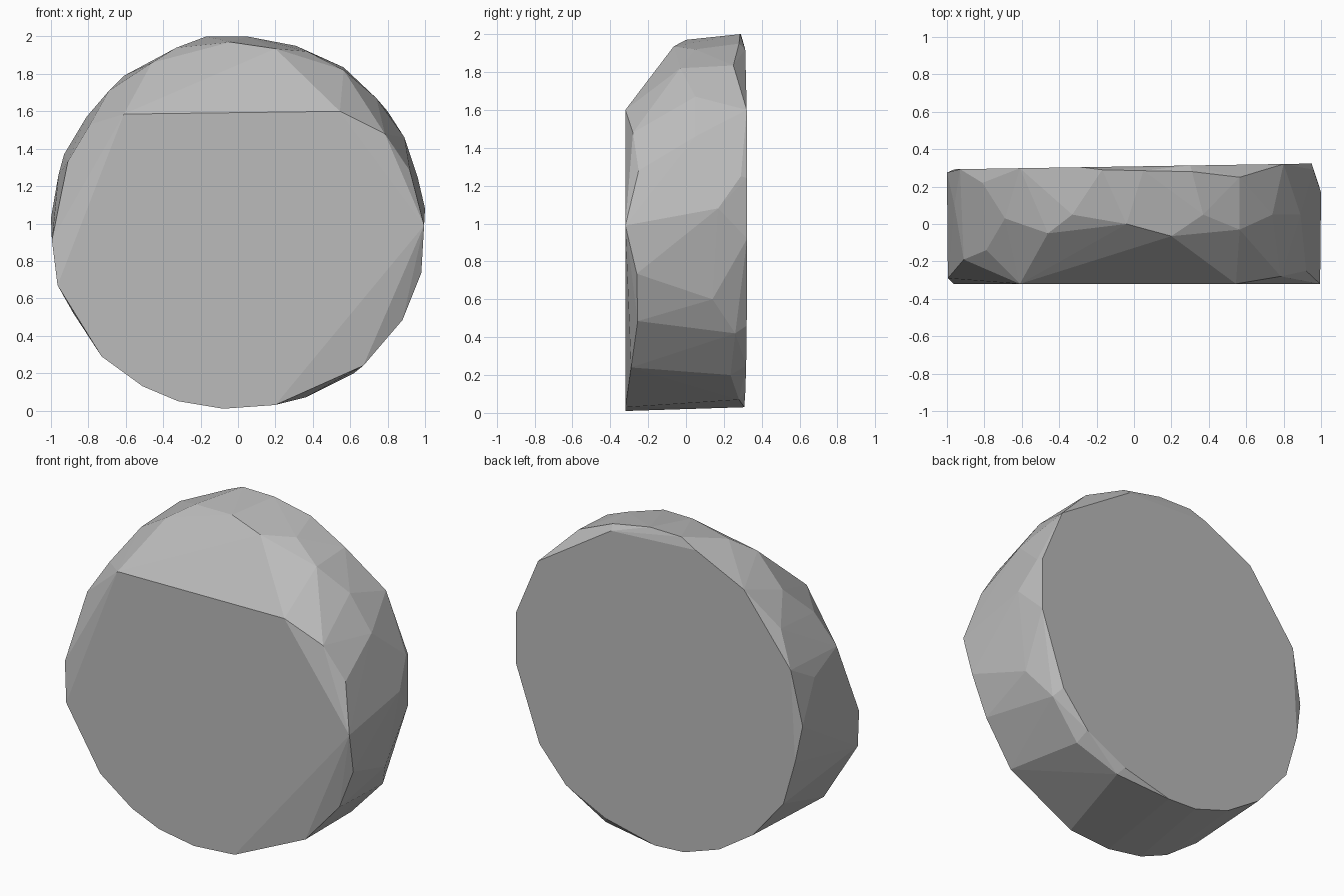
import bpy
import bmesh

# Remove the default object only
default_cube = bpy.data.objects.get("Cube")
if default_cube:
    bpy.data.objects.remove(default_cube, do_unlink=True)


def make_material(name, colour):
    """One flat colour, visible in the viewport and in a render."""
    material = bpy.data.materials.new(name)
    material.use_nodes = True
    material.diffuse_color = colour
    shader = material.node_tree.nodes["Principled BSDF"]
    shader.inputs["Base Color"].default_value = colour
    shader.inputs["Roughness"].default_value = 0.9
    return material


def front_plane(x):
    """Depth of the flat front face."""
    return -0.32


def back_plane(x):
    """Depth of the slightly tilted back face."""
    return 0.308 + 0.016 * x


def outline_on_plane(outline, plane):
    """Place an x, z outline on a front or back plane."""
    return [(x, plane(x), z) for x, z in outline]


def build_hull(name, points, material):
    """Wrap the chiselled corner points in a faceted convex shell."""
    mesh = bpy.data.meshes.new(name)
    bm = bmesh.new()
    for point in points:
        bm.verts.new(point)
    result = bmesh.ops.convex_hull(bm, input=list(bm.verts))
    unused = set(result["geom_interior"]) | set(result["geom_unused"])
    loose = [item for item in unused if isinstance(item, bmesh.types.BMVert)]
    bmesh.ops.delete(bm, geom=loose, context="VERTS")
    bmesh.ops.recalc_face_normals(bm, faces=list(bm.faces))
    for face in bm.faces:
        face.smooth = False
    bm.to_mesh(mesh)
    bm.free()
    mesh.materials.append(material)
    body = bpy.data.objects.new(name, mesh)
    bpy.context.collection.objects.link(body)
    return body


# Flat front face, cut straight across the top
front_outline = [
    (-0.61, 1.585), (0.545, 1.6), (0.995, 0.99), (0.2, 0.03), (-0.08, 0.01),
    (-0.32, 0.05), (-0.51, 0.13), (-0.73, 0.29), (-0.965, 0.67),
]

# Flat back face
back_outline = [
    (0.3, 1.92), (-0.28, 1.95), (-0.61, 1.79), (-0.93, 1.37), (-0.96, 0.8),
    (-0.88, 0.52), (-0.67, 0.27), (-0.44, 0.12), (-0.2, 0.04), (0, 0.03),
    (0.33, 0.11), (0.61, 0.25), (0.79, 0.46), (0.95, 0.92), (0.95, 1.24),
    (0.8, 1.6),
]

# Chipped corners around the right rim, the crown and the left rim
right_rim = [
    (0.785, -0.28, 1.48), (0.92, -0.25, 1.28), (0.98, -0.26, 0.735),
    (0.88, -0.255, 0.485), (0.67, -0.29, 0.24), (0.36, 0.28, 0.07),
    (0.62, 0.235, 0.2), (0.82, 0.26, 0.42), (0.92, 0.14, 0.6),
    (1.0, 0.17, 1.08), (0.96, 0.29, 1.25), (0.89, 0.05, 1.46),
]
crown = [
    (0.74, 0.05, 1.67), (0.565, -0.03, 1.82), (0.565, 0.25, 1.835),
    (0.37, 0.05, 1.92), (0.31, 0.28, 1.95), (0.05, 0.285, 2.0),
    (0.2, -0.065, 1.935), (-0.04, 0, 1.97), (-0.17, 0.29, 2.0),
    (-0.33, 0.05, 1.94), (-0.46, -0.05, 1.86),
]
left_rim = [
    (-0.69, 0.03, 1.71), (-0.81, 0.22, 1.57), (-0.79, -0.14, 1.53),
    (-0.91, -0.19, 1.33), (-0.96, 0.1, 1.26), (-1.0, 0.275, 1.03),
    (-0.995, -0.29, 0.91),
]

stone = make_material("stone grey", (0.5, 0.5, 0.5, 1.0))
corners = outline_on_plane(front_outline, front_plane)
corners += outline_on_plane(back_outline, back_plane)
corners += right_rim + crown + left_rim
build_hull("stone_disc", corners, stone)
